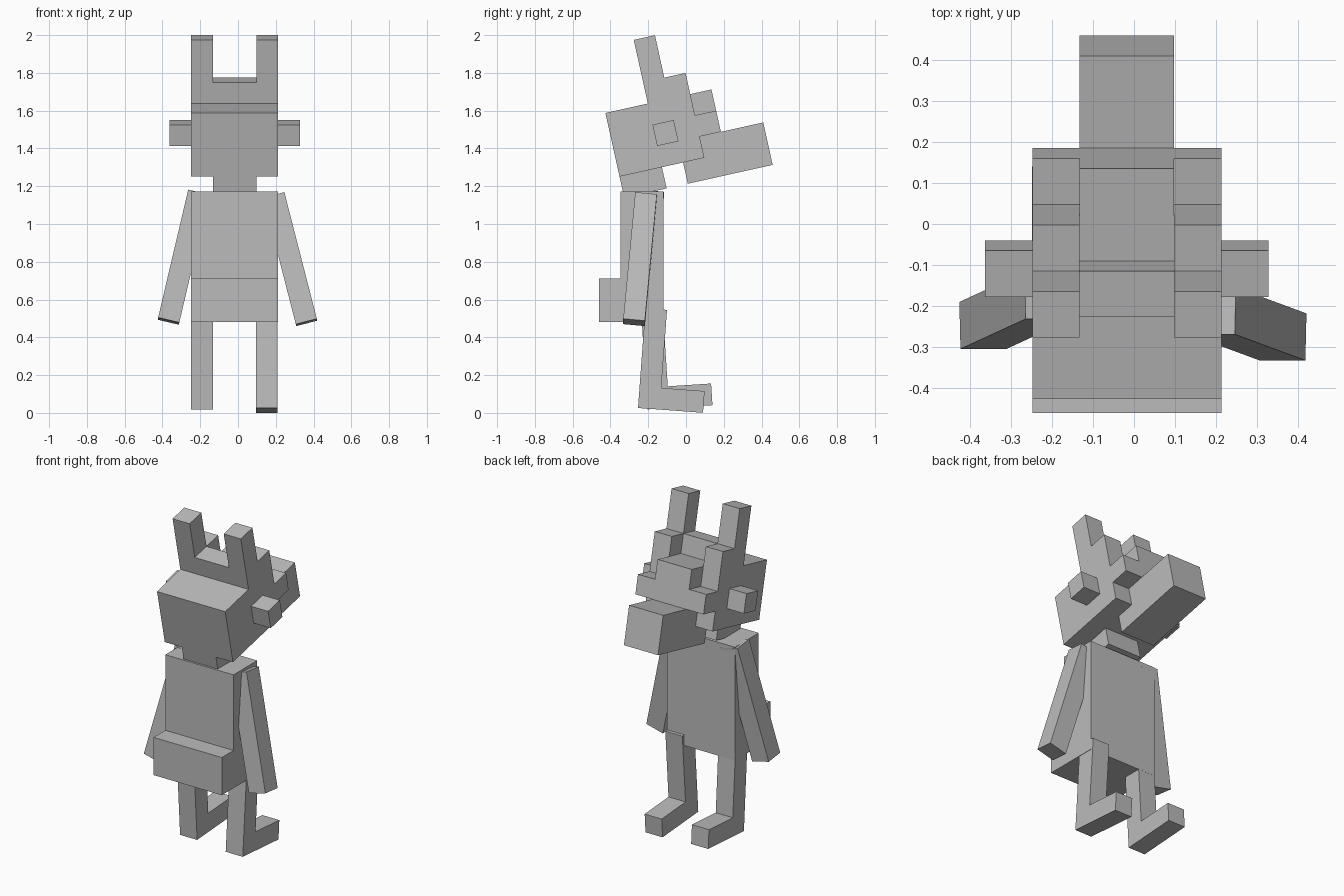
import bpy, bmesh, math
from mathutils import Vector, Matrix

if "Cube" in bpy.data.objects:
    bpy.data.objects.remove(bpy.data.objects["Cube"])

G = 0.115          # block unit of the whole figure
CX = -0.0175       # middle plane of head and body

grey = bpy.data.materials.new("plain_grey")
grey.diffuse_color = (0.5, 0.5, 0.5, 1)
grey.use_nodes = True
grey.node_tree.nodes["Principled BSDF"].inputs["Base Color"].default_value = grey.diffuse_color


def finish(name, bm):
    bmesh.ops.recalc_face_normals(bm, faces=bm.faces)
    mesh = bpy.data.meshes.new(name)
    bm.to_mesh(mesh)
    bm.free()
    mesh.materials.append(grey)
    obj = bpy.data.objects.new(name, mesh)
    bpy.context.collection.objects.link(obj)
    return obj


def slab(name, profile, x0, x1, origin, angle):
    """Side profile in block units, tilted about x and extruded from x0 to x1."""
    c, s = math.cos(angle), math.sin(angle)
    bm = bmesh.new()
    verts = [bm.verts.new((x0, origin[0] + G * (u * c - v * s),
                           origin[1] + G * (u * s + v * c))) for u, v in profile]
    face = bm.faces.new(verts)
    ext = bmesh.ops.extrude_face_region(bm, geom=[face], use_keep_orig=True)
    moved = [e for e in ext["geom"] if isinstance(e, bmesh.types.BMVert)]
    bmesh.ops.translate(bm, verts=moved, vec=(x1 - x0, 0, 0))
    return finish(name, bm)


def box(name, lo, hi):
    lo, hi = Vector(lo), Vector(hi)
    bm = bmesh.new()
    bmesh.ops.create_cube(bm, size=1, matrix=Matrix.Translation((lo + hi) / 2)
                          @ Matrix.Diagonal((*(hi - lo), 1)))
    return finish(name, bm)


def limb(name, top, bottom):
    """Square bar between the centres of its two ends."""
    top, bottom = Vector(top), Vector(bottom)
    z = (top - bottom).normalized()
    x = Vector((z.z, 0, -z.x)).normalized()
    y = z.cross(x)
    rot = Matrix((x, y, z)).transposed().to_4x4()
    bm = bmesh.new()
    bmesh.ops.create_cube(bm, size=1, matrix=Matrix.Translation((top + bottom) / 2) @ rot
                          @ Matrix.Diagonal((G, G, (top - bottom).length, 1)))
    return finish(name, bm)


# Head: middle slab with crest and snout, two side slabs with horns, side nubs
HEAD, TILT = (-0.352, 1.251), math.radians(12.5)
middle = [(0, 0), (0, 3), (2, 3), (2, 4), (3, 4), (3, 3), (5, 3), (5, 1),
          (7, 1), (7, -1), (3, -1), (3, 0)]
side = [(0, 0), (4, 0), (4, 1), (5, 1), (5, 2), (4, 2), (4, 4), (3, 4),
        (3, 6), (2, 6), (2, 3), (0, 3)]
slab("head_and_snout", middle, CX - G, CX + G, HEAD, TILT)
slab("neck", [(0, -1), (2, -1), (2, 0), (0, 0)], CX - G, CX + G, HEAD, TILT)
for label, s in (("left", -1), ("right", 1)):
    slab("head_side_horn_" + label, side, CX + s * G, CX + s * 2 * G, HEAD, TILT)
    slab("ear_" + label, [(2, 1), (3, 1), (3, 2), (2, 2)],
         CX + s * 2 * G, CX + s * 3 * G, HEAD, TILT)

# Torso and the block low on its front
box("body", (CX - 2 * G, -0.347, 0.481), (CX + 2 * G, -0.118, 1.172))
box("tail", (CX - 2 * G, -0.46, 0.481), (CX + 2 * G, -0.347, 0.711))

# Arms, each splayed a little differently
limb("arm_right", (0.191, -0.2115, 1.149), (0.363, -0.275, 0.479))
limb("arm_left", (-0.209, -0.174, 1.163), (-0.368, -0.247, 0.486))

# Legs with long feet
leg = [(0, 0), (3, 0), (3, 1), (1, 1), (1, 4.6), (0, 4.6)]
slab("leg_right", leg, 0.095, 0.21, (-0.254, 0.026), math.radians(-4.2))
slab("leg_left", leg, -0.248, -0.133, (-0.204, 0.0185), math.radians(3.7))
